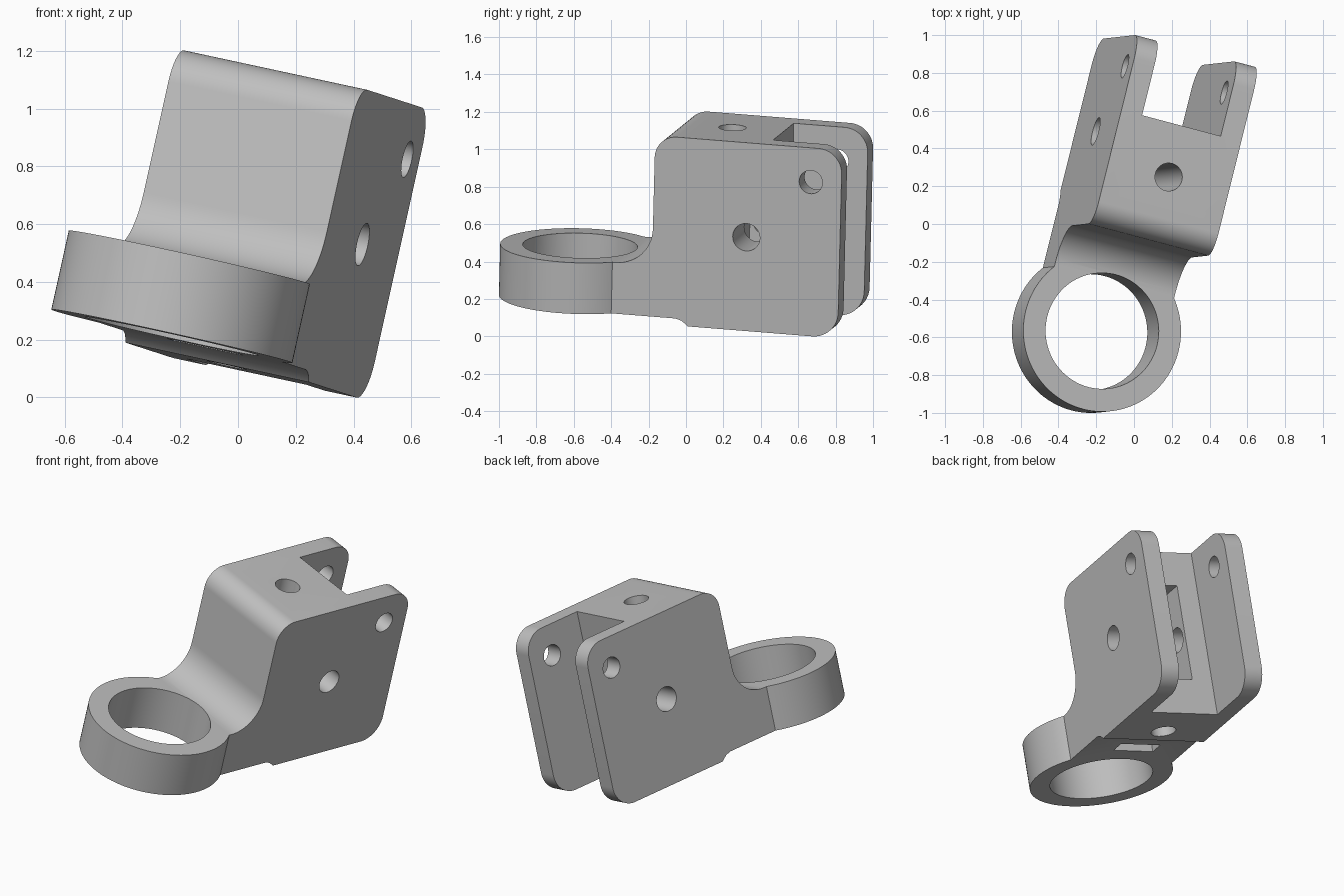
import bpy, bmesh, math
from mathutils import Matrix, Vector

cube = bpy.data.objects.get("Cube")
if cube:
    bpy.data.objects.remove(cube, do_unlink=True)

HALF_W, RING_R, BORE_R = 0.335, 0.4275, 0.307
RING_BOTTOM, BASE, TOP = -0.28, -0.318, 0.712
BACK, GAP_FRONT, GAP_HALF = 1.517, 1.105, 0.22


def new_object(name, bm):
    bmesh.ops.recalc_face_normals(bm, faces=bm.faces)
    mesh = bpy.data.meshes.new(name)
    bm.to_mesh(mesh)
    bm.free()
    obj = bpy.data.objects.new(name, mesh)
    bpy.context.collection.objects.link(obj)
    return obj


def fillet_profile(corners, steps=14):
    """Round each (y, z, radius) corner of a closed outline."""
    out = []
    for i, (y, z, r) in enumerate(corners):
        p = Vector((y, z))
        if r == 0:
            out.append(p)
            continue
        a = (Vector(corners[i - 1][:2]) - p).normalized()
        b = (Vector(corners[(i + 1) % len(corners)][:2]) - p).normalized()
        centre = p + (a + b) * r
        for k in range(steps + 1):
            t = k / steps * math.pi / 2
            out.append(centre - b * r * math.cos(t) - a * r * math.sin(t))
    return out


def extrude_profile(name, points, half):
    bm = bmesh.new()
    face = bm.faces.new([bm.verts.new((-half, p.x, p.y)) for p in points])
    moved = bmesh.ops.extrude_face_region(bm, geom=[face])["geom"]
    verts = [g for g in moved if isinstance(g, bmesh.types.BMVert)]
    bmesh.ops.translate(bm, verts=verts, vec=(2 * half, 0, 0))
    return new_object(name, bm)


def cylinder(name, radius, depth, centre, axis="Z", segments=48):
    bm = bmesh.new()
    turn = Matrix.Rotation(math.pi / 2, 4, "Y") if axis == "X" else Matrix()
    bmesh.ops.create_cone(bm, cap_ends=True, segments=segments, radius1=radius,
                          radius2=radius, depth=depth,
                          matrix=Matrix.Translation(centre) @ turn)
    return new_object(name, bm)


def box(name, half, y0, y1, z0, z1):
    size = Matrix.Diagonal((2 * half, y1 - y0, z1 - z0, 1))
    bm = bmesh.new()
    bmesh.ops.create_cube(bm, size=1, matrix=Matrix.Translation(
        (0, (y0 + y1) / 2, (z0 + z1) / 2)) @ size)
    return new_object(name, bm)


def combine(target, tool, operation):
    tool.hide_render = True
    mod = target.modifiers.new(operation.lower(), "BOOLEAN")
    mod.operation, mod.solver, mod.object = operation, "EXACT", tool
    bpy.context.view_layer.objects.active = target
    bpy.ops.object.modifier_apply(modifier=mod.name)
    bpy.data.objects.remove(tool, do_unlink=True)


# Side profile: neck, stepped underside, rounded block, coved front
profile = fillet_profile([
    (0, RING_BOTTOM, 0), (0.62, RING_BOTTOM, 0), (0.655, -0.29, 0), (0.69, BASE, 0),
    (BACK, BASE, 0.14), (BACK, TOP, 0.13), (0.484, TOP, 0.12),
    (0.484, 0, 0.2), (0, 0, 0)])
bracket = extrude_profile("ring_bracket", profile, HALF_W)

# Ring collar
ring = cylinder("ring", RING_R, -RING_BOTTOM, (0, 0, RING_BOTTOM / 2), segments=128)
combine(bracket, ring, "UNION")

cutters = [
    # Ring bore
    cylinder("ring_bore", BORE_R, 1, (0, 0, 0), segments=96),
    # Fork gap, pocket in its front wall, slot under the neck
    box("fork_gap", GAP_HALF, GAP_FRONT, 2, -1, 1),
    box("wall_pocket", 0.09, 0.91, 1.2, -0.1, 0.5),
    box("neck_slot", 0.13, 0.43, 0.53, -0.4, -0.05),
    # Cross holes and upright hole
    cylinder("cross_hole", 0.075, 2, (0, 1.0, 0.195), "X"),
    cylinder("fork_hole", 0.064, 2, (0, 1.348, 0.525), "X"),
    cylinder("upright_hole", 0.074, 3, (0, 0.824, 0)),
]
for cutter in cutters:
    combine(bracket, cutter, "DIFFERENCE")

# Lean the whole part into its resting pose
forward = Vector((0.24, 0.9676, -0.0774)).normalized()
across = forward.cross(Vector((0.2167, 0.0244, 0.976))).normalized()
up = across.cross(forward)
pose = Matrix((across, forward, up)).transposed().to_4x4()
bracket.data.transform(Matrix.Translation((-0.1685, -0.566, 0.485)) @ pose)

# Plain grey finish
grey = bpy.data.materials.new("plain_grey")
grey.use_nodes = True
colour = (0.52, 0.52, 0.52, 1)
grey.diffuse_color = colour
grey.node_tree.nodes["Principled BSDF"].inputs["Base Color"].default_value = colour
bracket.data.materials.clear()
bracket.data.materials.append(grey)
for poly in bracket.data.polygons:
    poly.material_index = 0

bpy.ops.object.select_all(action="DESELECT")
bracket.select_set(True)
bpy.context.view_layer.objects.active = bracket
bpy.ops.object.shade_smooth_by_angle(angle=math.radians(30))
